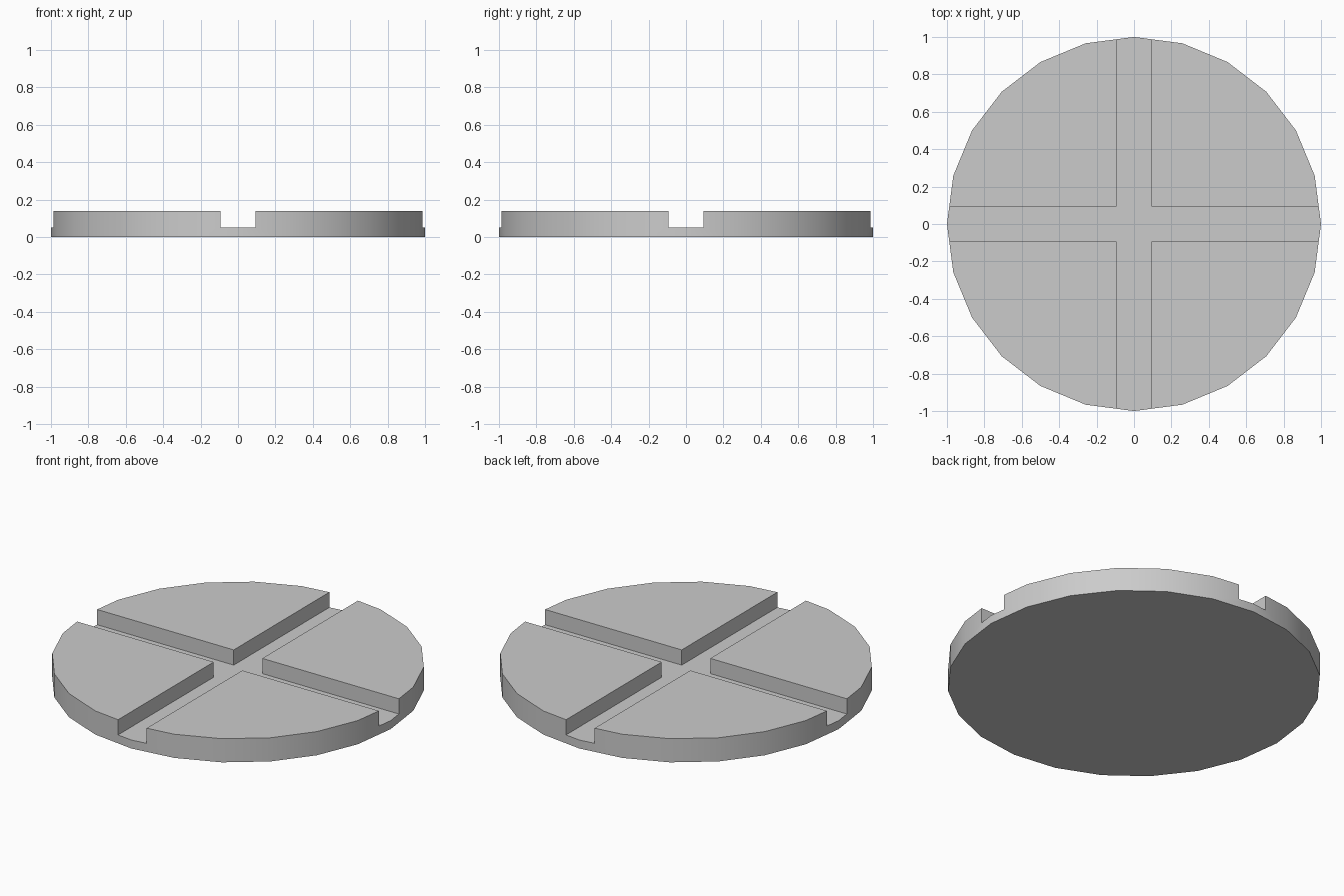
import bpy
import math

cube = bpy.data.objects.get("Cube")
if cube:
    bpy.data.objects.remove(cube, do_unlink=True)

HEIGHT = 0.14
FLOOR = 0.05
GROOVE = 0.187

# Single grey material
grey = bpy.data.materials.new("light_grey")
grey.use_nodes = True
colour = (0.6, 0.6, 0.6, 1)
grey.diffuse_color = colour
grey.node_tree.nodes["Principled BSDF"].inputs["Base Color"].default_value = colour

# 24-sided disc with a corner on each axis
bpy.ops.mesh.primitive_cylinder_add(vertices=24, radius=1, depth=HEIGHT,
                                    location=(0, 0, HEIGHT / 2))
disc = bpy.context.object
disc.name = "grooved_disc"
disc.data.materials.append(grey)


def cut_groove(name, size):
    """Cut one straight channel across the top of the disc."""
    bpy.ops.mesh.primitive_cube_add(size=1, location=(0, 0, FLOOR + 0.5))
    cutter = bpy.context.object
    cutter.name = name
    cutter.scale = size
    cutter.hide_render = True
    bpy.context.view_layer.update()
    mod = disc.modifiers.new(name, 'BOOLEAN')
    mod.operation = 'DIFFERENCE'
    mod.solver = 'EXACT'
    mod.object = cutter
    bpy.ops.object.select_all(action='DESELECT')
    disc.select_set(True)
    bpy.context.view_layer.objects.active = disc
    bpy.ops.object.modifier_apply(modifier=mod.name)
    bpy.data.objects.remove(cutter, do_unlink=True)


# Crossing grooves
cut_groove("groove_cutter_x", (3, GROOVE, 1))
cut_groove("groove_cutter_y", (GROOVE, 3, 1))

# Smooth rim, sharp corners
bpy.ops.object.shade_smooth_by_angle(angle=math.radians(30))
